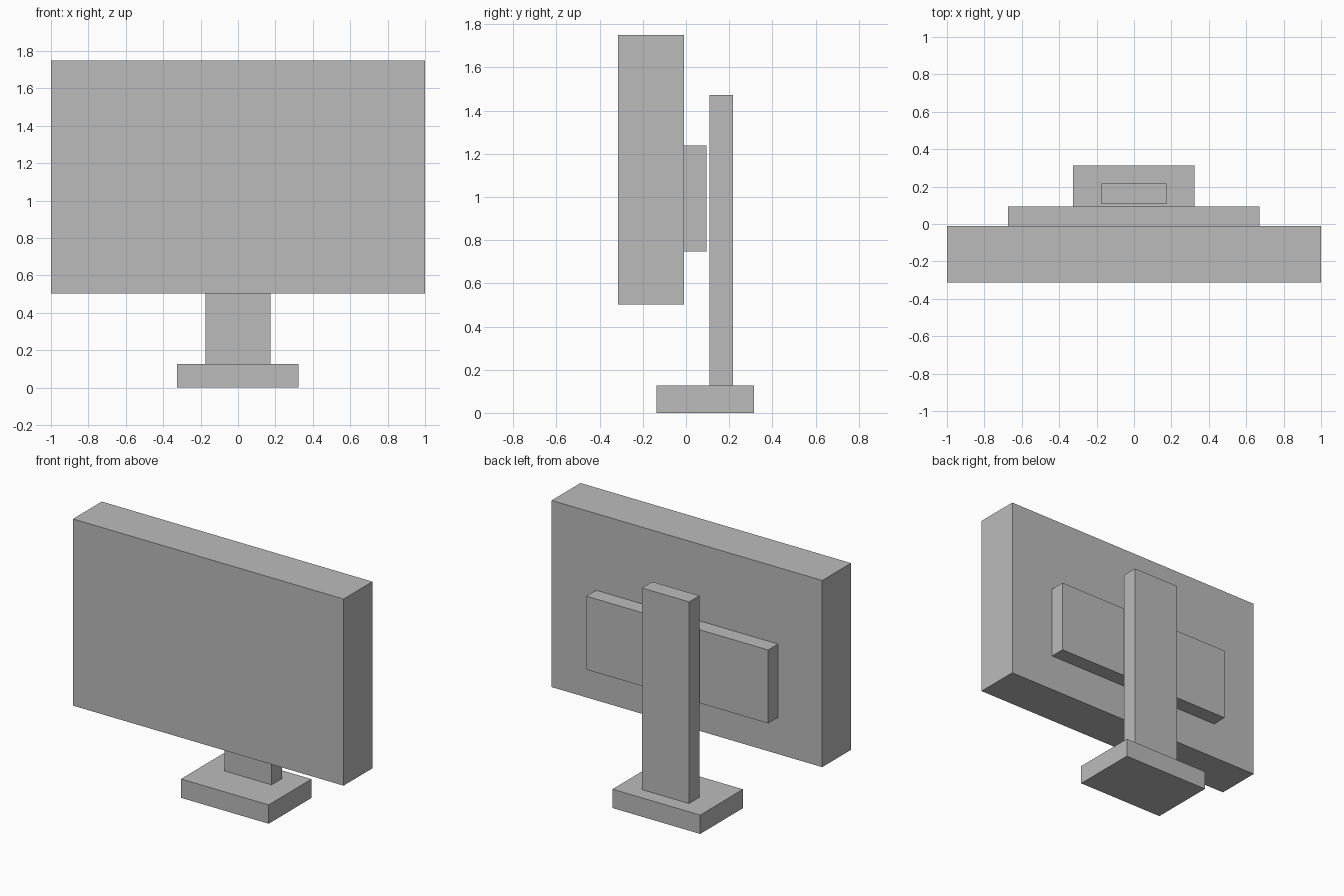
import bpy
from mathutils import Matrix, Vector
import bmesh

cube = bpy.data.objects.get("Cube")
if cube:
    bpy.data.objects.remove(cube, do_unlink=True)

# Single plain grey finish
grey = bpy.data.materials.new("mid_grey")
grey.use_nodes = True
color = (0.5, 0.5, 0.5, 1)
grey.diffuse_color = color
grey.node_tree.nodes["Principled BSDF"].inputs["Base Color"].default_value = color


def box(name, x, y, z):
    """Flat-shaded box spanning the given (low, high) range on each axis."""
    low, high = (Vector(corner) for corner in zip(x, y, z))
    bm = bmesh.new()
    bmesh.ops.create_cube(bm, size=1, matrix=Matrix.Diagonal((*(high - low), 1)))
    mesh = bpy.data.meshes.new(name)
    bm.to_mesh(mesh)
    bm.free()
    mesh.materials.append(grey)
    obj = bpy.data.objects.new(name, mesh)
    obj.location = (low + high) / 2
    bpy.context.collection.objects.link(obj)
    return obj


# Foot and upright
box("stand_base", (-0.325, 0.323), (-0.137, 0.314), (0, 0.126))
box("stand_column", (-0.175, 0.173), (0.108, 0.217), (0.126, 1.473))

# Display body with the raised panel on its back
box("screen", (-1, 1), (-0.314, -0.01), (0.503, 1.75))
box("back_panel", (-0.673, 0.671), (-0.01, 0.094), (0.748, 1.238))
